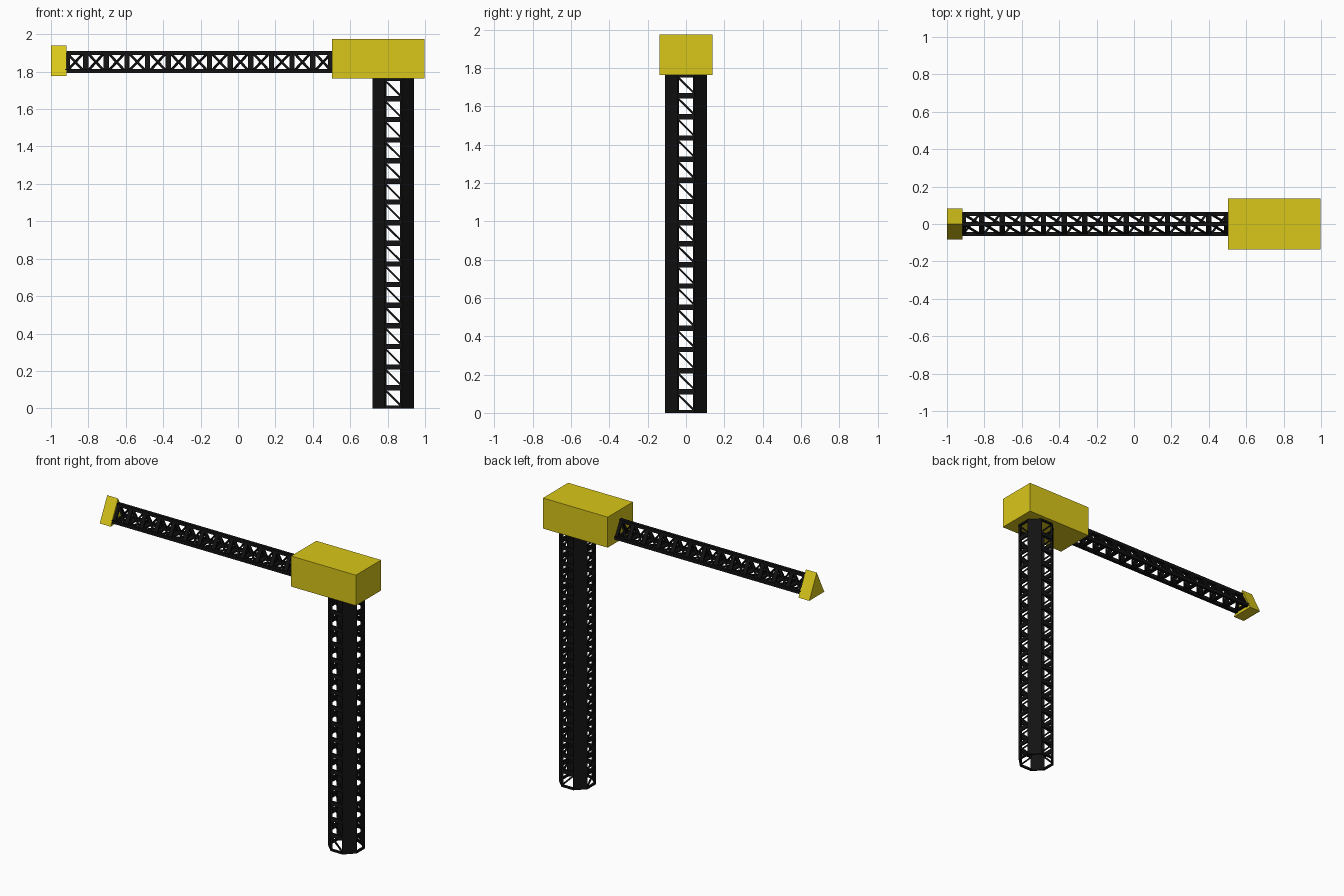
import bpy, bmesh, math
from mathutils import Vector, Matrix

if "Cube" in bpy.data.objects:
    bpy.data.objects.remove(bpy.data.objects["Cube"])


def material(name, color):
    m = bpy.data.materials.new(name)
    m.diffuse_color = color
    m.use_nodes = True
    m.node_tree.nodes["Principled BSDF"].inputs["Base Color"].default_value = m.diffuse_color
    return m


YELLOW = material("yellow_paint", (0.7, 0.57, 0.01, 1))
BLACK = material("black_steel", (0.006, 0.006, 0.006, 1))


def finish(name, bm, mat):
    bmesh.ops.recalc_face_normals(bm, faces=bm.faces)
    me = bpy.data.meshes.new(name)
    bm.to_mesh(me)
    bm.free()
    me.materials.append(mat)
    ob = bpy.data.objects.new(name, me)
    bpy.context.collection.objects.link(ob)
    return ob


def bar(bm, a, b, width, depth, normal):
    """Box from a to b; depth is measured along normal."""
    a, b = Vector(a), Vector(b)
    z = (b - a).normalized()
    y = Vector(normal)
    y = (y - z * y.dot(z)).normalized()
    x = y.cross(z)
    rot = Matrix((x, y, z)).transposed().to_4x4()
    size = Matrix.Diagonal((width, depth, (b - a).length, 1))
    bmesh.ops.create_cube(bm, size=1, matrix=Matrix.Translation((a + b) / 2) @ rot @ size)


# Mast: octagonal tube, solid corner plates and braced open faces
bm = bmesh.new()
MX, R, H, BAYS, T = 0.83, 0.11, 1.765, 16, 0.012
half = R * math.tan(math.pi / 8)
step = H / BAYS
for k in range(8):
    ang = k * math.pi / 4
    n = Vector((math.cos(ang), math.sin(ang), 0))
    side = Vector((-n.y, n.x, 0))
    c = Vector((MX, 0, 0)) + n * (R - T / 2)
    up = Vector((0, 0, 1))
    if k % 2:
        bar(bm, c, c + up * H, 2 * half, T, n)
        continue
    s = side if k in (0, 2) else -side
    if k in (2, 6):
        s = Vector((1, 0, 0))
    for i in range(BAYS + 1):
        lo, hi = max(0, i * step - 0.014), min(H, i * step + 0.014)
        mid = c + up * (lo + hi) / 2
        bar(bm, mid - side * half, mid + side * half, hi - lo, T, n)
        if i < BAYS:
            z0, z1 = i * step + 0.01, (i + 1) * step - 0.01
            bar(bm, c - s * half + up * z1, c + s * half + up * z0, 0.01, 0.008, n)
finish("mast", bm, BLACK)

# Jib: triangular lattice boom with three chords
bm = bmesh.new()
X0, X1, BAYS = -0.925, 0.51, 13
step = (X1 - X0) / BAYS
corners = [(0, 1.900), (-0.054, 1.803), (0.054, 1.803)]
centre = Vector((0, 0, 1.84))


def pt(x, corner):
    return Vector((x, corner[0], corner[1]))


for c in corners:
    bar(bm, pt(X0, c), pt(X1, c), 0.022, 0.022, (0, 0, 1))
for j in range(3):
    p, q = corners[j], corners[(j + 1) % 3]
    n = (pt(0, p) + pt(0, q)) / 2 - centre
    for i in range(BAYS + 1):
        x = min(max(X0 + i * step, X0 + 0.014), X1 - 0.014)
        bar(bm, pt(x, p), pt(x, q), 0.028, 0.012, n)
        if i < BAYS:
            xa, xb = X0 + i * step + 0.01, X0 + (i + 1) * step - 0.01
            bar(bm, pt(xa, p), pt(xb, q), 0.012, 0.008, n)
finish("jib", bm, BLACK)

# Triangular cap on the jib tip
bm = bmesh.new()
tri = [(0, 1.94), (-0.082, 1.776), (0.082, 1.776)]
face = bm.faces.new([bm.verts.new(pt(-1, t)) for t in tri])
ext = bmesh.ops.extrude_face_region(bm, geom=[face], use_keep_orig=True)
bmesh.ops.translate(bm, vec=(0.083, 0, 0),
                    verts=[v for v in ext["geom"] if isinstance(v, bmesh.types.BMVert)])
finish("jib_tip", bm, YELLOW)

# Machinery housing on top of the mast
bm = bmesh.new()
bar(bm, (0.75, 0, 1.763), (0.75, 0, 1.974), 0.495, 0.275, (0, 1, 0))
finish("housing", bm, YELLOW)
